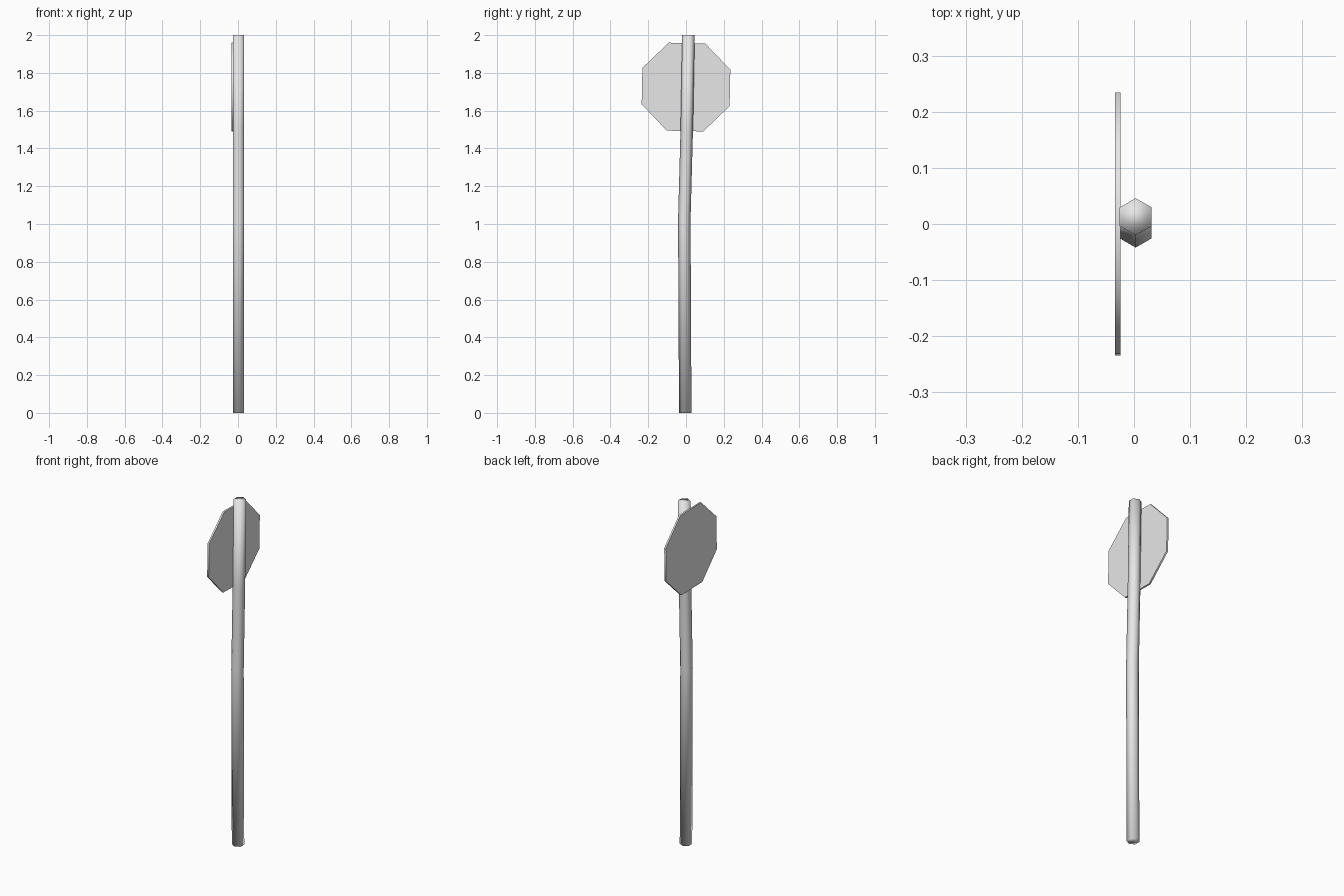
import bpy, bmesh
from math import cos, sin, pi, radians
from mathutils import Vector

cube = bpy.data.objects.get("Cube")
if cube:
    bpy.data.objects.remove(cube)

grey = bpy.data.materials.new("light_grey")
grey.use_nodes = True
colour = (0.8, 0.8, 0.8, 1)
grey.diffuse_color = colour
grey.node_tree.nodes["Principled BSDF"].inputs["Base Color"].default_value = colour


def loft(name, centres, u, v, radius, sides, start):
    """Skin equal polygon rings placed at the centres, spanned by axes u and v."""
    bm = bmesh.new()
    rings = []
    for c in centres:
        angles = [start + 2 * pi * i / sides for i in range(sides)]
        rings.append([bm.verts.new(Vector(c) + radius * (u * cos(a) + v * sin(a)))
                      for a in angles])
    for low, high in zip(rings, rings[1:]):
        for i in range(sides):
            j = (i + 1) % sides
            bm.faces.new((low[i], low[j], high[j], high[i]))
    bm.faces.new(rings[0][::-1])
    bm.faces.new(rings[-1])
    bmesh.ops.recalc_face_normals(bm, faces=bm.faces)
    mesh = bpy.data.meshes.new(name)
    bm.to_mesh(mesh)
    bm.free()
    mesh.materials.append(grey)
    obj = bpy.data.objects.new(name, mesh)
    bpy.context.collection.objects.link(obj)
    bpy.ops.object.select_all(action="DESELECT")
    obj.select_set(True)
    bpy.context.view_layer.objects.active = obj
    return obj


X, Y, Z = Vector((1, 0, 0)), Vector((0, 1, 0)), Vector((0, 0, 1))

# Slightly bent six-sided pole, smooth over its ends
pole_path = [(0.003, -0.004, 0), (0.003, -0.009, 1.02),
             (0.003, 0.004, 1.5), (0.003, 0.013, 2)]
loft("pole", pole_path, X, Y, 0.033, 6, pi / 6)
bpy.ops.object.shade_smooth()

# Thin eight-sided sign plate, hung a touch crooked
plate_path = [(-0.034, 0, 1.725), (-0.024, 0, 1.725)]
loft("sign_plate", plate_path, Y, Z, 0.252, 8, pi / 8 - radians(1.2))
bpy.ops.object.shade_smooth_by_angle(angle=radians(60))
